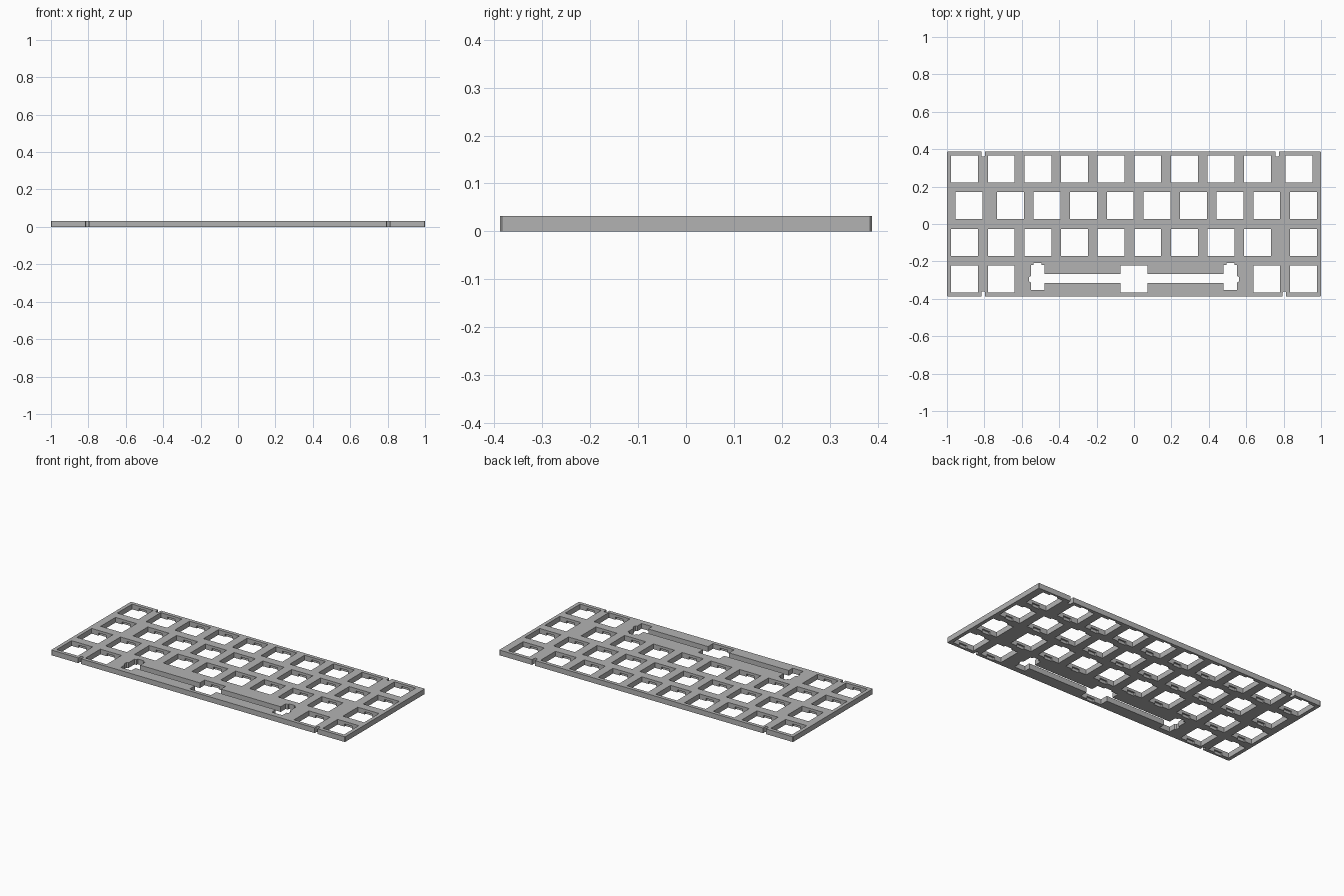
import bpy, bmesh, math

if "Cube" in bpy.data.objects:
    bpy.data.objects.remove(bpy.data.objects["Cube"])

U = 0.1958            # one key spacing
T = 0.032             # plate thickness
HX, HY = 1.0, 0.388   # plate half sizes
H = 0.072             # half of a switch opening
ROW_Y = [0.294, 0.098, -0.098, -0.294]

grey = bpy.data.materials.new("plate_grey")
grey.diffuse_color = (0.45, 0.45, 0.45, 1)
grey.use_nodes = True
grey.node_tree.nodes["Principled BSDF"].inputs["Base Color"].default_value = grey.diffuse_color


def prism(bm, pts, z0, z1):
    """Closed prism from a counter-clockwise outline."""
    lo = [bm.verts.new((x, y, z0)) for x, y in pts]
    hi = [bm.verts.new((x, y, z1)) for x, y in pts]
    bm.faces.new(lo[::-1])
    bm.faces.new(hi)
    n = len(pts)
    for i in range(n):
        j = (i + 1) % n
        bm.faces.new((lo[i], lo[j], hi[j], hi[i]))


def rect(cx, cy, hx, hy):
    return [(cx - hx, cy - hy), (cx + hx, cy - hy), (cx + hx, cy + hy), (cx - hx, cy + hy)]


def make(name, bm):
    bmesh.ops.recalc_face_normals(bm, faces=bm.faces)
    me = bpy.data.meshes.new(name)
    bm.to_mesh(me)
    bm.free()
    me.materials.append(grey)
    ob = bpy.data.objects.new(name, me)
    bpy.context.collection.objects.link(ob)
    return ob


# plate slab with slightly eased corners
c = 0.004
bm = bmesh.new()
prism(bm, [(-HX + c, -HY), (HX - c, -HY), (HX, -HY + c), (HX, HY - c),
           (HX - c, HY), (-HX + c, HY), (-HX, HY - c), (-HX, -HY + c)], 0, T)
plate = make("switch_plate", bm)

# switch positions in key units, row by row
rows = [
    [-4.625 + i for i in range(9)] + [4.5],
    [-4.5] + [-3.375 + i for i in range(9)],
    [-4.625 + i for i in range(9)] + [4.625],
    [-4.625, -3.625, 3.625, 4.625],
]
switches = [(k * U, y) for row, y in zip(rows, ROW_Y) for k in row]

# through cuts: switch openings
bm = bmesh.new()
for x, y in switches:
    prism(bm, rect(x, y, H, H), -0.05, 0.1)

# through cut: space bar opening with stabiliser pockets, half outline mirrored
sy = ROW_Y[3]
half = [(0, -H), (H, -H), (H, -0.022), (0.478, -0.022), (0.478, -0.060),
        (0.550, -0.060), (0.550, -0.020), (0.561, -0.014), (0.561, 0.010),
        (0.550, 0.016), (0.550, 0.074), (0.536, 0.074), (0.536, 0.085),
        (0.494, 0.085), (0.494, 0.074), (0.478, 0.074), (0.478, 0.026),
        (H, 0.026), (H, H), (0, H)]
outline = half + [(-x, y) for x, y in half[-2:0:-1]]
prism(bm, [(x, y + sy) for x, y in outline], -0.05, 0.1)

# through cuts: round-ended mounting slots in the long edges
r = 0.010
for x, s in ((-0.806, 1), (0.766, 1), (-0.806, -1), (0.804, -1)):
    pts = [(r, 0.1), (-r, 0.1)]
    pts += [(r * math.cos(a), -0.018 + r * math.sin(a))
            for a in (math.pi + math.pi * i / 8 for i in range(9))]
    pts = [(x + px * s, s * (HY + py)) for px, py in pts]
    prism(bm, pts, -0.05, 0.1)
holes = make("hole_cutter", bm)

# clip recesses on the underside, front and back of each opening
bm = bmesh.new()
for x, y in switches + [(0, sy)]:
    prism(bm, rect(x, y, 0.026, H + 0.010), -0.05, T - 0.0155)
clips = make("clip_cutter", bm)

# cut the plate, then drop the cutters
for cutter in (holes, clips):
    m = plate.modifiers.new(cutter.name, "BOOLEAN")
    m.operation = "DIFFERENCE"
    m.solver = "EXACT"
    m.object = cutter
    cutter.hide_render = True
bpy.context.view_layer.update()
done = bpy.data.meshes.new_from_object(
    plate.evaluated_get(bpy.context.evaluated_depsgraph_get()))
plate.modifiers.clear()
plate.data = done
done.name = "switch_plate"
for cutter in (holes, clips):
    bpy.data.objects.remove(cutter)
